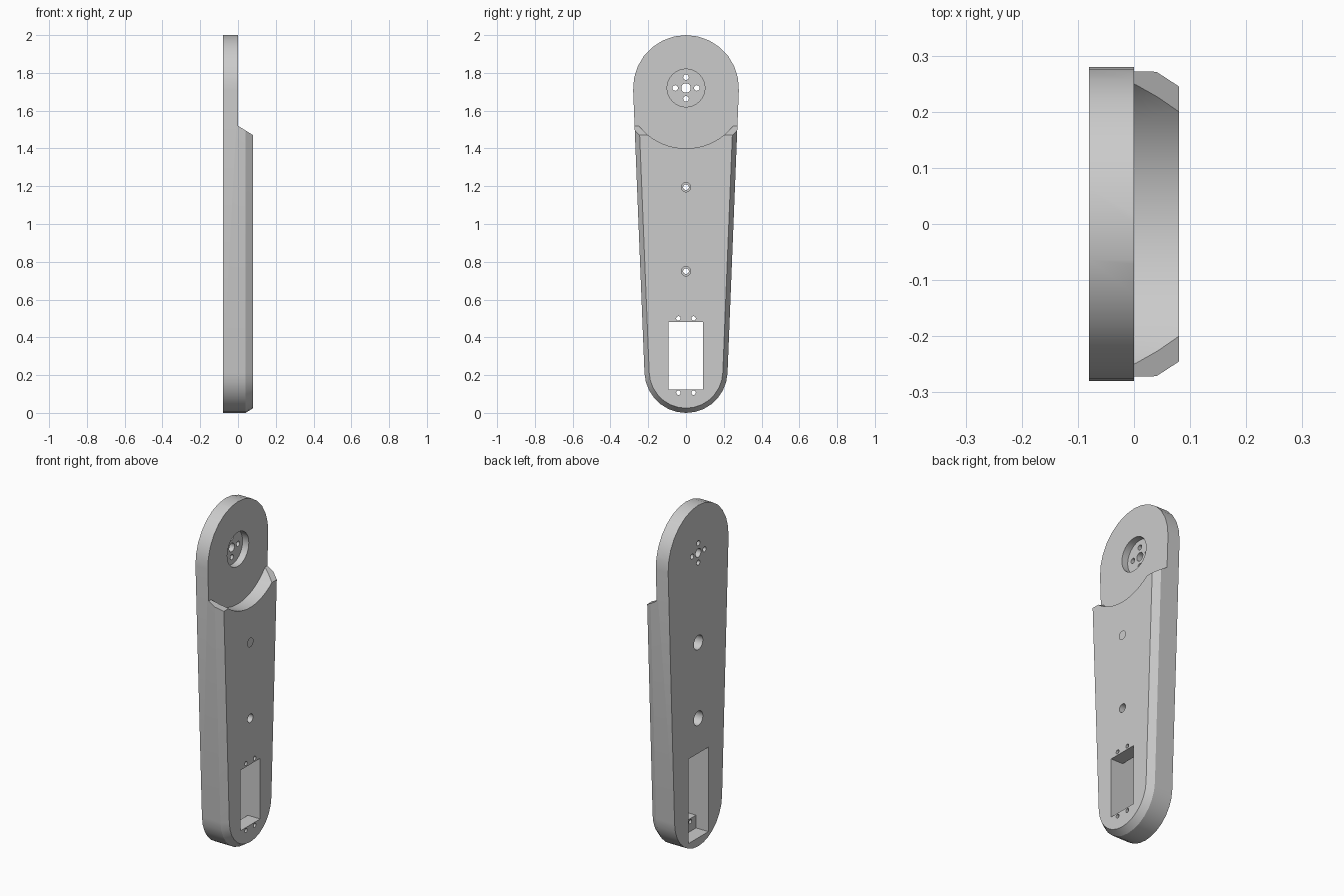
import bpy, bmesh
from math import sin, cos, pi, asin

cube = bpy.data.objects.get("Cube")
if cube:
    bpy.data.objects.remove(cube, do_unlink=True)

TOP_Z, TOP_R = 1.72, 0.28      # shoulder disc
LOW_Z, LOW_R = 0.22, 0.22      # rounded foot
BACK, SPLIT, FACE = -0.08, 0.0, 0.08

grey = bpy.data.materials.new("plain_grey")
grey.use_nodes = True
grey.diffuse_color = (0.6, 0.6, 0.6, 1)
grey.node_tree.nodes["Principled BSDF"].inputs["Base Color"].default_value = (0.6, 0.6, 0.6, 1)


def loft(name, loops):
    """Closed solid through matching loops of (x, y, z) points."""
    bm = bmesh.new()
    rings = [[bm.verts.new(p) for p in loop] for loop in loops]
    n = len(rings[0])
    for a, b in zip(rings, rings[1:]):
        for i in range(n):
            j = (i + 1) % n
            bm.faces.new((a[i], a[j], b[j], b[i]))
    bm.faces.new(rings[0])
    bm.faces.new(rings[-1])
    bmesh.ops.recalc_face_normals(bm, faces=bm.faces)
    mesh = bpy.data.meshes.new(name)
    bm.to_mesh(mesh)
    bm.free()
    ob = bpy.data.objects.new(name, mesh)
    bpy.context.collection.objects.link(ob)
    mesh.materials.append(grey)
    return ob


def outline(x, inset=0.0, steps=14):
    """Tapered outline: two arcs joined by their tangents."""
    tilt = asin((TOP_R - LOW_R) / (TOP_Z - LOW_Z))
    pts = []
    for zc, r, a0, a1 in ((TOP_Z, TOP_R, -tilt, pi + tilt),
                          (LOW_Z, LOW_R, pi + tilt, 2 * pi - tilt)):
        for i in range(steps + 1):
            a = a0 + (a1 - a0) * i / steps
            pts.append((x, (r - inset) * cos(a), zc + (r - inset) * sin(a)))
    return pts


def cut(cutter):
    mod = arm.modifiers.new(cutter.name, 'BOOLEAN')
    mod.operation, mod.solver, mod.object = 'DIFFERENCE', 'EXACT', cutter
    bpy.context.view_layer.objects.active = arm
    bpy.ops.object.modifier_apply(modifier=mod.name)
    bpy.data.objects.remove(cutter, do_unlink=True)


def bore(y, z, r, x0, x1, n=24):
    ring = [(y + r * cos(2 * pi * i / n), z + r * sin(2 * pi * i / n)) for i in range(n)]
    cut(loft("bore", [[(x, *p) for p in ring] for x in (x0, x1)]))


def slot(y0, y1, z0, z1, x0, x1):
    ring = [(y0, z0), (y1, z0), (y1, z1), (y0, z1)]
    cut(loft("slot", [[(x, *p) for p in ring] for x in (x0, x1)]))


# Tapered arm with chamfered face
arm = loft("arm_link", [outline(BACK), outline(0.04), outline(FACE, 0.025)])

# Shoulder step: sloped shelf, then round clearance
shelf = [(SPLIT, 1.52), (0.2, 1.395), (0.2, 2.2), (SPLIT, 2.2)]
cut(loft("shelf", [[(x, y, z) for x, z in shelf] for y in (-0.5, 0.5)]))
bore(0, TOP_Z, 0.32, SPLIT, 0.2, 64)

# Horn pocket with centre hole and four screw holes
bore(0, TOP_Z, 0.1, -0.04, 0.1, 40)
bore(0, TOP_Z, 0.025, -0.2, 0.1)
for y, z in ((0.057, 0), (-0.057, 0), (0, 0.057), (0, -0.057)):
    bore(y, TOP_Z + z, 0.015, -0.2, 0.1, 16)

# Bolt holes, recessed on both sides
for z in (0.75, 1.195):
    bore(0, z, 0.015, -0.2, 0.2)
    bore(0, z, 0.025, 0.04, 0.2)
    bore(0, z, 0.042, -0.2, SPLIT)

# Motor window, deeper recess behind it, and its screw holes
slot(-0.093, 0.091, 0.125, 0.48, -0.2, 0.2)
slot(-0.093, 0.091, 0.05, 0.545, -0.2, SPLIT)
for y in (-0.04, 0.04):
    for z in (0.107, 0.5):
        bore(y, z, 0.012, -0.2, 0.2, 16)

# Smooth curved walls, keep edges crisp
bpy.ops.object.select_all(action='DESELECT')
arm.select_set(True)
bpy.context.view_layer.objects.active = arm
bpy.ops.object.shade_smooth_by_angle(angle=pi / 6)
